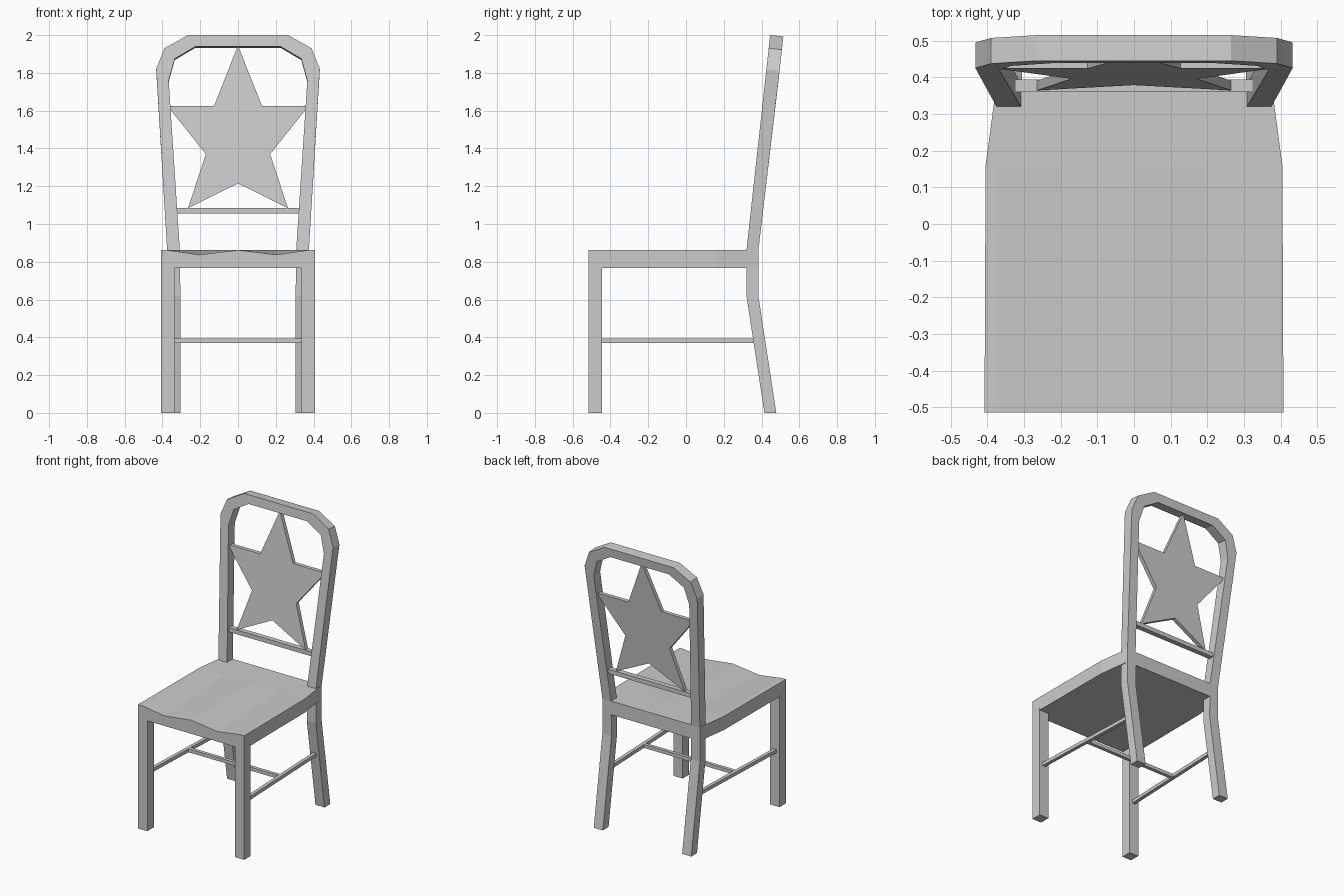
import bpy, bmesh

if "Cube" in bpy.data.objects:
    bpy.data.objects.remove(bpy.data.objects["Cube"])


def make(name, verts, faces):
    """Mesh object from points and faces, with outward normals."""
    bm = bmesh.new()
    vs = [bm.verts.new(v) for v in verts]
    for f in faces:
        bm.faces.new([vs[i] for i in f])
    bmesh.ops.recalc_face_normals(bm, faces=bm.faces)
    me = bpy.data.meshes.new(name)
    bm.to_mesh(me)
    bm.free()
    ob = bpy.data.objects.new(name, me)
    bpy.context.collection.objects.link(ob)
    return ob


def loft(name, rings):
    """Closed tube through rings of equal point count, capped at both ends."""
    n = len(rings[0])
    verts = [p for r in rings for p in r]
    faces = [list(range(n)), list(range(len(verts) - n, len(verts)))]
    for k in range(len(rings) - 1):
        for i in range(n):
            j = (i + 1) % n
            faces.append([k*n + i, k*n + j, k*n + n + j, k*n + n + i])
    return make(name, verts, faces)


def box(name, x0, x1, y0, y1, z0, z1):
    return loft(name, [[(x0, y0, z), (x1, y0, z), (x1, y1, z), (x0, y1, z)] for z in (z0, z1)])


def back_y(z):
    """Front surface of the bent rear legs and leaning back."""
    if z < 0.62:
        return 0.32 + (0.62 - z) * 0.095 / 0.62
    return 0.32 + max(0, z - 0.86) * 0.11


# Rear legs and arched back as one bent frame: outer x, z, inner x, z
half = [(0.375, 0, 0.305, 0), (0.375, 0.62, 0.305, 0.62), (0.375, 0.86, 0.308, 0.86),
        (0.433, 1.82, 0.367, 1.76), (0.39, 1.93, 0.335, 1.875), (0.265, 2.0, 0.225, 1.94)]
rings = []
for side, path in ((1, half), (-1, half[::-1])):
    for ox, oz, ix, iz in path:
        lean = oz > 1
        d, drop = (0.07, 0.007) if lean else (0.063, 0)
        rings.append([(side*ox, back_y(oz), oz), (side*ox, back_y(oz) + d, oz - drop),
                      (side*ix, back_y(iz) + d, iz - drop), (side*ix, back_y(iz), iz)])
loft("back_frame", rings)

# Star panel, leaning with the back
right = [(0.127, 1.625), (0.358, 1.625), (0.358, 1.605), (0.17, 1.37), (0.265, 1.083)]
outline = [(0, 1.945)] + right + [(0, 1.215)] + [(-x, z) for x, z in right[::-1]]
loft("star_panel", [[(x, back_y(z) + d, z) for x, z in outline] for d in (0.02, 0.047)])

# Lower back rail
box("back_rail", -0.325, 0.325, 0.36, 0.395, 1.055, 1.085)

# Seat slab with two shallow hollows fading toward the rear
cols = (-1, -0.92, -0.5, 0, 0.5, 0.92, 1)
rows = [(-0.515, 0.408, 0.025), (0.16, 0.405, 0), (0.383, 0.375, 0)]
rings = []
for y, w, dip in rows:
    top = [(c*w, y, 0.862 - (dip if abs(c) == 0.5 else 0)) for c in cols]
    rings.append(top + [(w, y, 0.767), (-w, y, 0.767)])
loft("seat", rings)

# Front legs and side stretchers
for s, side in ((-1, "left"), (1, "right")):
    a, b = sorted((s*0.337, s*0.408))
    box("front_leg_" + side, a, b, -0.515, -0.444, 0, 0.78)
    loft("side_stretcher_" + side,
         [[(s*x + dx, y, z) for dx, z in ((-0.012, 0.37), (0.012, 0.37), (0.012, 0.394), (-0.012, 0.394))]
          for x, y in ((0.372, -0.46), (0.34, 0.375))])

# Cross stretcher
box("cross_stretcher", -0.352, 0.352, -0.052, -0.028, 0.37, 0.394)
